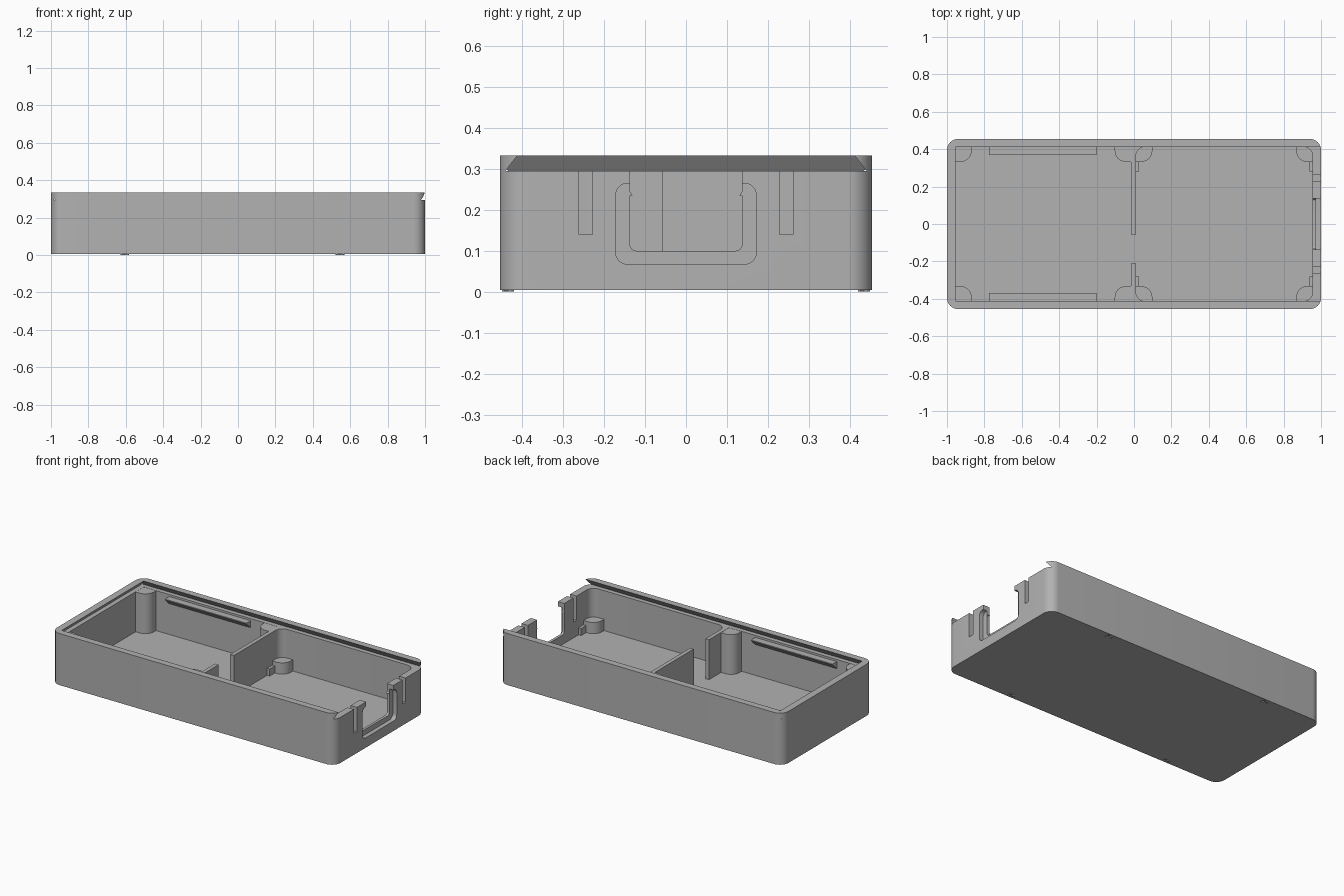
import bpy, bmesh, math
from mathutils import Vector

if "Cube" in bpy.data.objects:
    bpy.data.objects.remove(bpy.data.objects["Cube"])

GREY = (0.445, 0.445, 0.445, 1)
mat = bpy.data.materials.new("plain grey plastic")
mat.use_nodes = True
mat.diffuse_color = GREY
mat.node_tree.nodes["Principled BSDF"].inputs["Base Color"].default_value = GREY

BASE, FLOOR, LEDGE, TOP = 0.004, 0.04, 0.295, 0.333
IN_X, IN_Y = 0.955, 0.413


def outline(x0, x1, y0, y1, radii=(0, 0, 0, 0), steps=8):
    """Rectangle with a radius per corner: lower left, lower right, upper right, upper left."""
    corners = [(x0, y0, 1, 1), (x1, y0, -1, 1), (x1, y1, -1, -1), (x0, y1, 1, -1)]
    pts = []
    for i, ((x, y, sx, sy), r) in enumerate(zip(corners, radii)):
        if r == 0:
            pts.append((x, y))
            continue
        for k in range(steps + 1):
            a = math.pi + (i + k / steps) * math.pi / 2
            pts.append((x + sx * r + r * math.cos(a), y + sy * r + r * math.sin(a)))
    return pts


def prism(name, pts, lo, hi, axis="z"):
    """Extrude a 2D outline along z, or a (y, z) outline along x."""
    place = (lambda p, h: (p[0], p[1], h)) if axis == "z" else (lambda p, h: (h, p[0], p[1]))
    bm = bmesh.new()
    rings = [[bm.verts.new(place(p, h)) for p in pts] for h in (lo, hi)]
    bm.faces.new(rings[0])
    bm.faces.new(rings[1])
    for i in range(len(pts)):
        j = (i + 1) % len(pts)
        bm.faces.new((rings[0][i], rings[0][j], rings[1][j], rings[1][i]))
    bmesh.ops.recalc_face_normals(bm, faces=bm.faces)
    mesh = bpy.data.meshes.new(name)
    bm.to_mesh(mesh)
    bm.free()
    mesh.materials.append(mat)
    ob = bpy.data.objects.new(name, mesh)
    bpy.context.collection.objects.link(ob)
    return ob


def box(name, x0, x1, y0, y1, z0, z1):
    return prism(name, outline(x0, x1, y0, y1), z0, z1)


def smooth(ob):
    bpy.ops.object.select_all(action="DESELECT")
    ob.select_set(True)
    bpy.context.view_layer.objects.active = ob
    bpy.ops.object.shade_smooth_by_angle(angle=math.radians(30))


def carve(target, cutters):
    """Subtract the cutters, then discard them."""
    for c in cutters:
        c.hide_render = True
        mod = target.modifiers.new(c.name, "BOOLEAN")
        mod.operation, mod.solver, mod.object = "DIFFERENCE", "EXACT", c
    bpy.context.view_layer.update()
    graph = bpy.context.evaluated_depsgraph_get()
    mesh = bpy.data.meshes.new_from_object(target.evaluated_get(graph))
    target.modifiers.clear()
    target.data = mesh
    for c in cutters:
        bpy.data.objects.remove(c)


# Rounded tray body
tray = prism("tray", outline(-1, 1, -0.455, 0.455, (0.06,) * 4), BASE, TOP)

# Sliding lid channel: dovetail sides, undercut closed end, open at +x
lid = box("lid_channel_cutter", -0.985, 1.1, -0.441, 0.441, LEDGE, 0.34)
for v in lid.data.vertices:
    if v.co.z > LEDGE + 0.01:
        v.co.y *= 0.407 / 0.441
        if v.co.x < 0:
            v.co.x = -0.95

cutters = [
    lid,
    box("left_cavity_cutter", -IN_X, -0.015, -IN_Y, IN_Y, FLOOR, 0.3),
    prism("right_cavity_cutter", outline(0.01, IN_X, -IN_Y, IN_Y, (0.05,) * 4), FLOOR, 0.3),
    # Gap in the divider
    box("divider_gap_cutter", -0.1, 0.1, -0.21, -0.057, FLOOR, 0.31),
    # Port opening and the shallow step around its outer face
    prism("port_cutter", outline(-0.137, 0.137, 0.1, 0.31, (0.016, 0.016, 0, 0)), 0.9, 1.1, "x"),
    prism("port_step_cutter", outline(-0.172, 0.172, 0.067, 0.265, (0.03,) * 4), 0.972, 1.1, "x"),
]
# Slots that free the flexible tabs beside the port
for s in (-1, 1):
    y0, y1 = sorted((s * 0.229, s * 0.261))
    cutters.append(box("tab_slot_cutter", 0.9, 1.1, y0, y1, 0.14, 0.31))
carve(tray, cutters)
smooth(tray)

for s, side in ((1, "back"), (-1, "front")):
    wall = s * (IN_Y + 0.005)

    def corner_post(name, x_wall, x_dir, height):
        """Post filling a cavity corner, rounded toward the cavity."""
        xs = sorted((x_wall, x_wall + x_dir * 0.09))
        ys = sorted((wall, wall - s * 0.086))
        radii = [0, 0, 0, 0]
        radii[{(1, 1): 1, (-1, 1): 0, (-1, -1): 3, (1, -1): 2}[(x_dir, s)]] = 0.06
        smooth(prism(name, outline(*xs, *ys, radii), FLOOR - 0.005, height))

    # Tall posts on the left, low standoffs on the right
    corner_post(side + "_outer_post", -IN_X - 0.003, 1, LEDGE - 0.001)
    corner_post(side + "_divider_post", -0.013, -1, LEDGE - 0.001)
    corner_post(side + "_inner_standoff", 0.008, 1, 0.112)
    corner_post(side + "_outer_standoff", IN_X + 0.002, -1, 0.112)

    # Small locating ribs next to the standoffs
    for x, label in ((0.008, "inner"), (0.937, "outer")):
        y0, y1 = sorted((s * 0.28, s * 0.34))
        box(side + "_" + label + "_rib", x, x + 0.02, y0, y1, FLOOR - 0.005, 0.085)

    # Wedge shaped retaining rail
    prism(side + "_rail", [(wall, 0.282), (s * 0.37, 0.282), (s * 0.37, 0.276), (wall, 0.232)],
          -0.775, -0.2, "x")

    # Snap nubs on the port edges
    prism(side + "_port_nub", [(s * 0.14, 0.235), (s * 0.13, 0.235), (s * 0.137, 0.245), (s * 0.14, 0.245)],
          IN_X, 0.97, "x")

    # Tiny crossed feet under the long edges
    for x in (-0.605, 0.545):
        for turn in (-1, 1):
            foot = box(side + "_foot_bar", -0.025, 0.025, -0.003, 0.003, 0, BASE + 0.002)
            foot.location = Vector((x, s * 0.435, 0))
            foot.rotation_euler.z = turn * math.radians(30)
